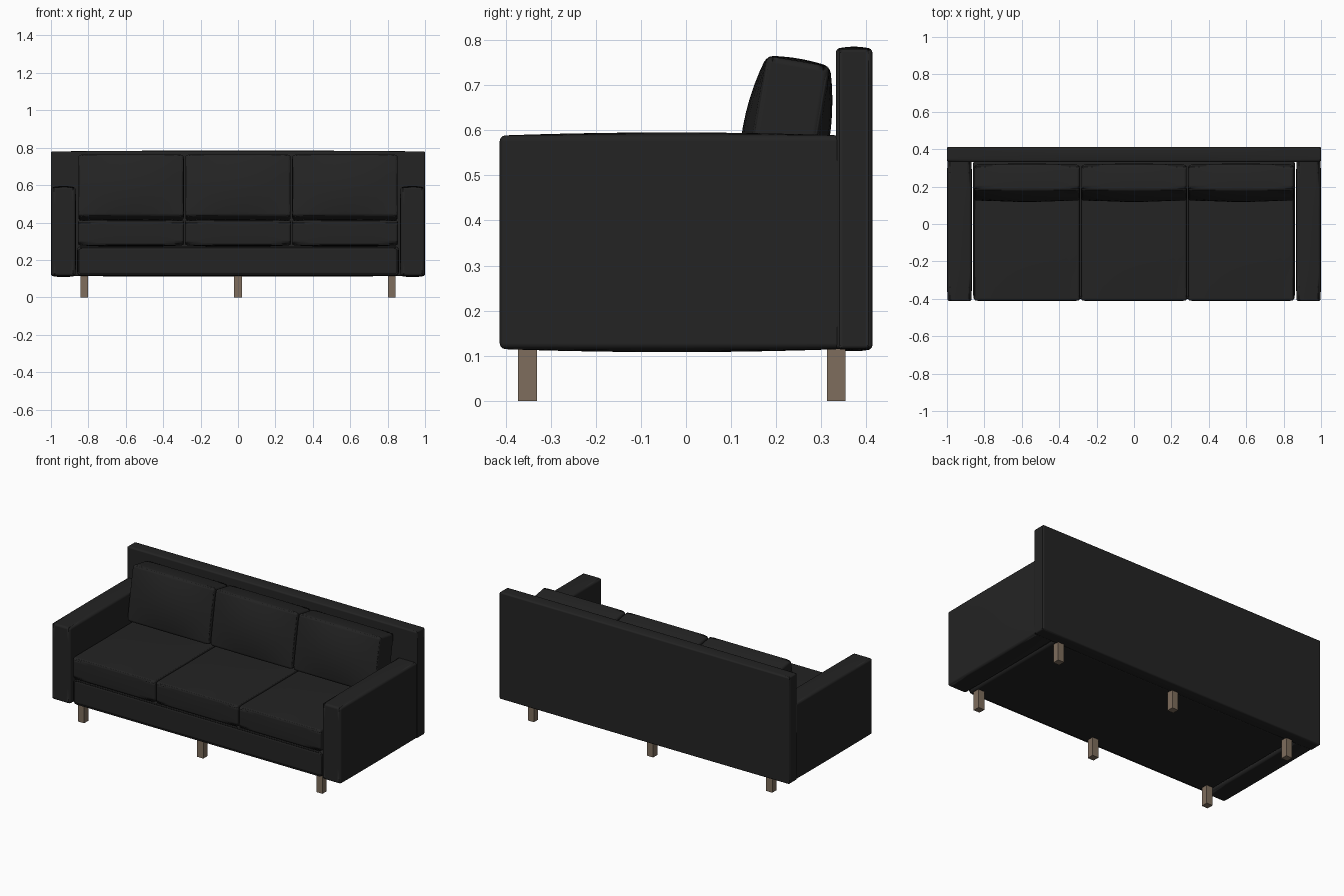
import bpy, bmesh, math
from mathutils import Vector

cube = bpy.data.objects.get("Cube")
if cube:
    bpy.data.objects.remove(cube, do_unlink=True)


def material(name, color, roughness):
    mat = bpy.data.materials.new(name)
    mat.use_nodes = True
    mat.diffuse_color = (*color, 1)
    bsdf = mat.node_tree.nodes["Principled BSDF"]
    bsdf.inputs["Base Color"].default_value = (*color, 1)
    bsdf.inputs["Roughness"].default_value = roughness
    return mat


leather = material("black_leather", (0.017, 0.017, 0.017), 0.6)
wood = material("brown_wood", (0.21, 0.155, 0.11), 0.6)


def add_object(name, data, mat, loc, tilt=0):
    obj = bpy.data.objects.new(name, data)
    bpy.context.collection.objects.link(obj)
    data.materials.append(mat)
    obj.location = loc
    obj.rotation_euler.x = tilt
    return obj


def piping(name, half, axis, sides, radius, loc, tilt):
    """Thin welt cords around the rim of a padded box."""
    curve = bpy.data.curves.new(name, "CURVE")
    curve.dimensions = "3D"
    curve.bevel_depth = 0.005
    curve.bevel_resolution = 1
    a, b = [i for i in range(3) if i != axis]
    inset = radius * 0.29
    for side in sides:
        points = []
        for quarter in range(4):
            sa = 1 if quarter in (0, 3) else -1
            sb = 1 if quarter < 2 else -1
            for step in range(4):
                angle = (quarter + step / 3) * math.pi / 2
                p = Vector((0, 0, 0))
                p[axis] = side * (half[axis] - inset)
                p[a] = sa * (half[a] - inset - radius) + radius * math.cos(angle)
                p[b] = sb * (half[b] - inset - radius) + radius * math.sin(angle)
                points.append(p)
        spline = curve.splines.new("POLY")
        spline.points.add(len(points) - 1)
        for point, p in zip(spline.points, points):
            point.co = (*p, 1)
        spline.use_cyclic_u = True
    add_object(name, curve, leather, loc, tilt)


def padded_box(name, low, high, radius, puff=(0, 0, 0), axis=None, sides=(-1, 1), tilt=0):
    """Rounded box whose faces swell by puff along each axis."""
    low, high = Vector(low), Vector(high)
    half, loc = (high - low) / 2, (low + high) / 2
    bm = bmesh.new()
    bmesh.ops.create_cube(bm, size=2)
    if any(puff):
        bmesh.ops.subdivide_edges(bm, edges=bm.edges[:], cuts=9, use_grid_fill=True)
    for v in bm.verts:
        unit = v.co.copy()
        for i in range(3):
            j, k = (i + 1) % 3, (i + 2) % 3
            swell = (1 - unit[j] ** 2) * (1 - unit[k] ** 2)
            v.co[i] = unit[i] * (half[i] + puff[i] * swell)
    mesh = bpy.data.meshes.new(name)
    bm.to_mesh(mesh)
    bm.free()
    for face in mesh.polygons:
        face.use_smooth = True
    obj = add_object(name, mesh, leather, loc, tilt)
    bevel = obj.modifiers.new("rounded_edges", "BEVEL")
    bevel.width = radius
    bevel.segments = 3
    bevel.limit_method = "ANGLE"
    bevel.angle_limit = math.radians(50)
    bevel.harden_normals = True
    if axis is not None:
        piping(name + "_piping", half, axis, sides, radius, loc, tilt)


# Frame: base and back panel
padded_box("base", (-0.86, -0.4, 0.115), (0.86, 0.345, 0.272), 0.02, axis=1, sides=(-1,))
padded_box("back_panel", (-1, 0.332, 0.115), (1, 0.413, 0.78), 0.022,
           puff=(0, 0, 0.005), axis=1, sides=(-1,))

# Arms
for side, label in ((1, "left"), (-1, "right")):
    x0, x1 = sorted((side * 0.868, side * 0.998))
    padded_box(label + "_arm", (x0, -0.413, 0.115), (x1, 0.35, 0.588), 0.028,
               puff=(0.002, 0, 0.007), axis=1, sides=(-1,))

# Three seat cushions and three leaning back cushions
for i, label in enumerate(("right", "middle", "left")):
    x = (i - 1) * 0.572
    padded_box(label + "_seat_cushion", (x - 0.283, -0.41, 0.278), (x + 0.283, 0.2, 0.412),
               0.022, puff=(0, 0.003, 0.008), axis=2)
    padded_box(label + "_back_cushion", (x - 0.282, 0.15, 0.42), (x + 0.282, 0.292, 0.755),
               0.022, puff=(0, 0.026, 0.006), axis=1, tilt=-0.17)

# Square legs in two rows
for row, y in (("front", -0.351), ("back", 0.333)):
    for x, label in ((-0.822, "right"), (0, "middle"), (0.822, "left")):
        mesh = bpy.data.meshes.new("leg")
        bm = bmesh.new()
        bmesh.ops.create_cube(bm, size=1)
        bmesh.ops.scale(bm, verts=bm.verts, vec=(0.042, 0.042, 0.12))
        bm.to_mesh(mesh)
        bm.free()
        add_object(f"{row}_{label}_leg", mesh, wood, (x, y, 0.06))
